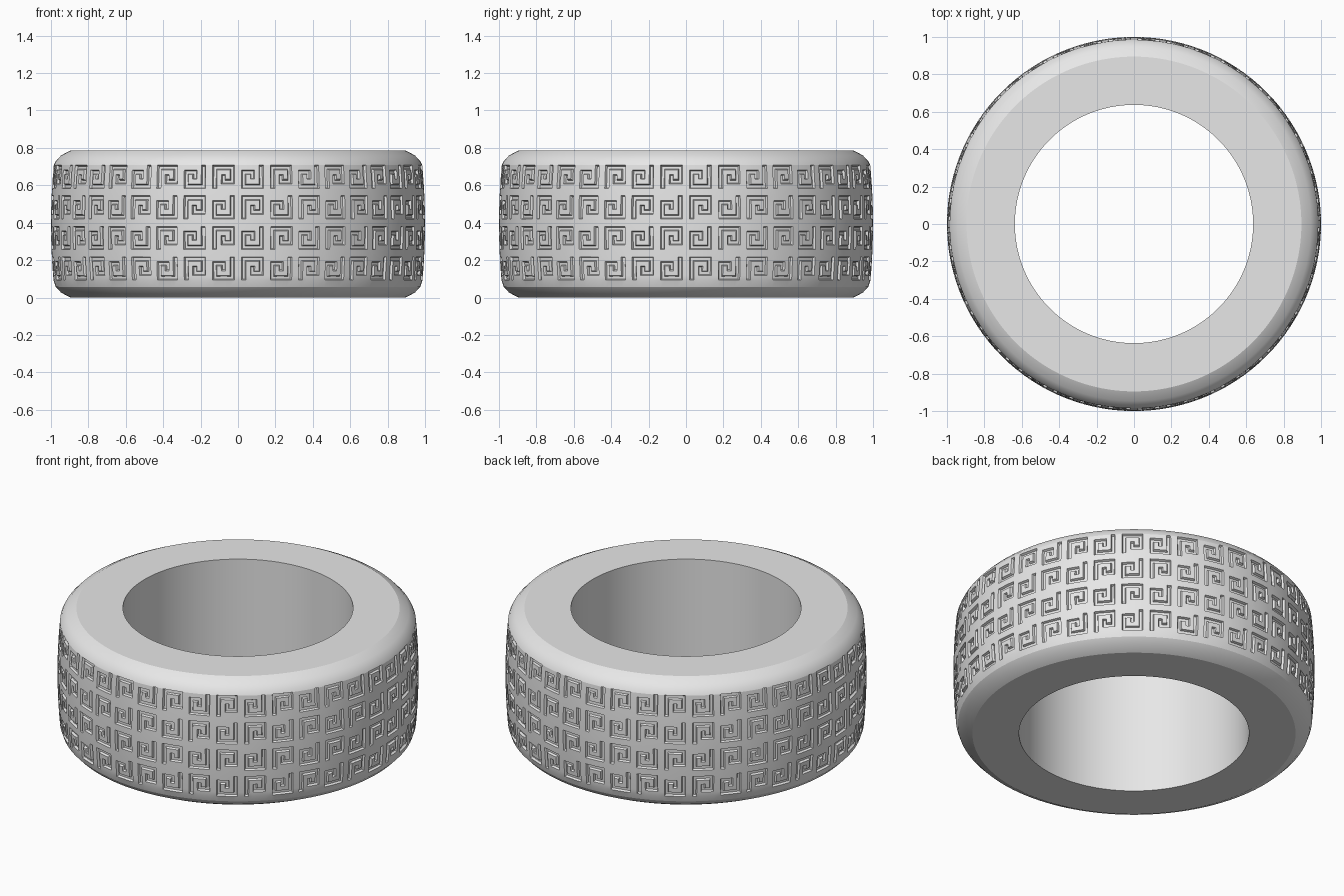
import bpy, bmesh, math

if "Cube" in bpy.data.objects:
    bpy.data.objects.remove(bpy.data.objects["Cube"])

COLUMNS = 40                      # tread tiles around the tyre
CELLS = 5                         # cells per tile side
PITCH = 2 * math.pi / COLUMNS
CELL = 0.0238                     # groove width
ROWS = [0.155, 0.318, 0.482, 0.645]   # heights of tile centres
HEIGHT, MID = 0.786, 0.393
DEPTH = 0.013

# Square spiral carved in each tile, listed from top to bottom
KEY = ["#####",
       "#...#",
       "#.#.#",
       "#.###",
       "#...."]


def crown(z):
    """Radius of the slightly bulging tread."""
    return 1.0 - 0.15 * (z - MID) ** 2


# Closed cross-section: bore, shoulder, tread lines, shoulder
shoulder = [(0.637, 0.0), (0.895, 0.0), (0.946, 0.026), (0.975, 0.057)]
profile = [(r, z, None) for r, z in shoulder]
for row, zc in enumerate(ROWS):
    for k in range(CELLS + 1):
        z = zc + (k - CELLS / 2) * CELL * 1.05
        profile.append((crown(z), z, (row, k) if k < CELLS else None))
profile += [(r, HEIGHT - z, None) for r, z in reversed(shoulder)]

# Angular lines: six per tile, five groove cells and one gap
angles = []
for c in range(COLUMNS):
    for k in range(CELLS + 1):
        a = (c + 0.5) * PITCH + (k - CELLS / 2) * CELL
        angles.append((a - math.pi / 2, (c, k) if k < CELLS else None))

bm = bmesh.new()
rings = [[bm.verts.new((r * math.cos(a), r * math.sin(a), z))
          for r, z, _ in profile] for a, _ in angles]

# Skin the tyre and pick out the groove cells
grooves = []
n, m = len(angles), len(profile)
for i in range(n):
    for j in range(m):
        i2, j2 = (i + 1) % n, (j + 1) % m
        face = bm.faces.new((rings[i][j], rings[i2][j],
                             rings[i2][j2], rings[i][j2]))
        across, up = angles[i][1], profile[j][2]
        if across and up:
            col, x = across
            row, y = up
            y = CELLS - 1 - y
            if (col + row) % 2:           # half-turn alternate tiles
                x, y = CELLS - 1 - x, CELLS - 1 - y
            if KEY[y][x] == "#":
                grooves.append(face)

bm.normal_update()
bmesh.ops.recalc_face_normals(bm, faces=bm.faces[:])

# Sink the grooves with sloping walls
bmesh.ops.inset_region(bm, faces=grooves, thickness=0.005, depth=-DEPTH,
                       use_boundary=True, use_even_offset=True)

mesh = bpy.data.meshes.new("tyre")
bm.to_mesh(mesh)
bm.free()
tyre = bpy.data.objects.new("tyre", mesh)
bpy.context.collection.objects.link(tyre)

# Single plain grey
grey = bpy.data.materials.new("light grey")
grey.diffuse_color = (0.8, 0.8, 0.8, 1.0)
grey.use_nodes = True
grey.node_tree.nodes["Principled BSDF"].inputs["Base Color"].default_value = grey.diffuse_color
mesh.materials.append(grey)

bpy.context.view_layer.objects.active = tyre
tyre.select_set(True)
bpy.ops.object.shade_smooth_by_angle(angle=math.radians(20))
